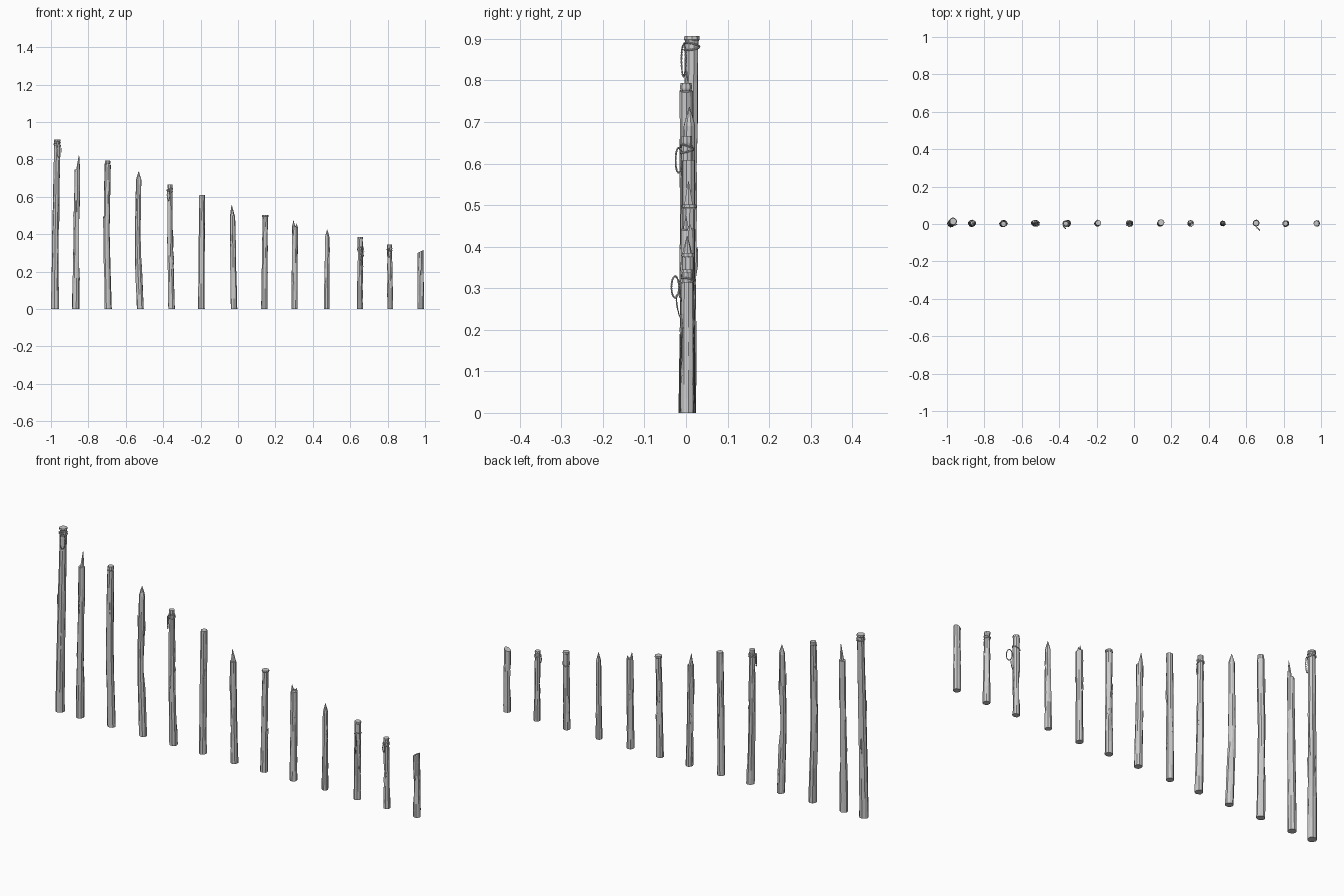
import bpy, bmesh, math, random
from mathutils import Vector

random.seed(7)
if "Cube" in bpy.data.objects:
    bpy.data.objects.remove(bpy.data.objects["Cube"])

grey = bpy.data.materials.new("weathered grey wood")
grey.use_nodes = True
grey.diffuse_color = (0.6, 0.6, 0.6, 1)
grey.node_tree.nodes["Principled BSDF"].inputs["Base Color"].default_value = (0.6, 0.6, 0.6, 1)

SIDES = 9
CENTRE_Y = 0.003


def finish(name, bm):
    bmesh.ops.recalc_face_normals(bm, faces=bm.faces)
    mesh = bpy.data.meshes.new(name)
    bm.to_mesh(mesh)
    bm.free()
    mesh.materials.append(grey)
    obj = bpy.data.objects.new(name, mesh)
    bpy.context.collection.objects.link(obj)
    return obj


def loft(bm, rings):
    """Skin a list of point rings and close both ends."""
    loops = [[bm.verts.new(p) for p in ring] for ring in rings]
    for a, b in zip(loops, loops[1:]):
        n = len(a)
        for i in range(n):
            bm.faces.new((a[i], a[(i + 1) % n], b[(i + 1) % n], b[i]))
    bm.faces.new(loops[0][::-1])
    bm.faces.new(loops[-1])


def circle(c, r, sides=SIDES, rough=None, turn=0.0):
    rough = rough or [1] * sides
    return [c + Vector((math.cos(turn + math.tau * i / sides), math.sin(turn + math.tau * i / sides), 0))
            * r * rough[i] for i in range(sides)]


def spine(xs, top_y, t):
    """Point on a bent axis through the base, middle and top."""
    base, mid, top = xs
    k = 2 * t
    x = base + (mid - base) * k if t < 0.5 else mid + (top - mid) * (k - 1)
    return x, CENTRE_Y + (top_y - CENTRE_Y) * t


def trunk(name, xs, top_y, r0, r1, height, slant=0.0, tip=0.0):
    """Hewn pole with split grooves; ends flat, slanted or sharpened."""
    bm = bmesh.new()
    rings = []
    turn = random.uniform(0, 1)
    grooves = {random.randrange(SIDES): random.uniform(0.3, 0.7) for _ in range(3)}
    facets = [random.uniform(0.95, 1.04) for _ in range(SIDES)]
    steps = 9
    for s in range(steps + 1):
        t = s / steps
        x, y = spine(xs, top_y, t)
        rough = [f * random.uniform(0.95, 1.05) for f in facets]
        for side, at in grooves.items():
            if abs(t - at) < 0.22:
                rough[side] *= 0.74
        ring = circle(Vector((x, y, t * height)), r0 + (r1 - r0) * t, SIDES, rough, turn)
        if s == steps:
            for p in ring:
                p.z += slant * (p.x - x) / r1
        rings.append(ring)
    if tip:
        for part, shrink in ((0.35, 0.72), (1, 0.06)):
            rings.append(circle(Vector((x, y, height + tip * part)), r1 * shrink, SIDES, facets, turn))
    loft(bm, rings)
    return finish(name, bm)


def spike(name, base, r, tip):
    """Splintered prong left standing on a broken end."""
    bm = bmesh.new()
    base, tip = Vector(base), Vector(tip)
    loft(bm, [circle(base.lerp(tip, t), r * k, 6) for t, k in ((0, 1), (0.4, 0.65), (1, 0.06))])
    return finish(name, bm)


def cap(name, centre, r, thick):
    bm = bmesh.new()
    c = Vector(centre)
    up = Vector((0, 0, thick))
    loft(bm, [circle(c, r * 0.88), circle(c + up * 0.3, r), circle(c + up, r * 0.96)])
    return finish(name, bm)


def rope(name, centre, u, v, thick=0.0022, turns=1.0):
    """Two twisted strands around an ellipse, or part of one."""
    c, u, v = Vector(centre), Vector(u), Vector(v)
    normal = u.cross(v).normalized()
    curve = bpy.data.curves.new(name, "CURVE")
    curve.dimensions = "3D"
    curve.bevel_depth = thick * 0.65
    curve.bevel_resolution = 0
    count = 56
    for phase in (0, math.pi):
        line = curve.splines.new("POLY")
        line.points.add(count - 1)
        line.use_cyclic_u = turns == 1
        for i, pt in enumerate(line.points):
            a = math.tau * turns * i / count
            out = (u * math.cos(a) + v * math.sin(a))
            twist = math.tau * 14 * i / count + phase
            p = c + out + (out.normalized() * math.cos(twist) + normal * math.sin(twist)) * thick * 0.6
            pt.co = (*p, 1)
    curve.materials.append(grey)
    obj = bpy.data.objects.new(name, curve)
    bpy.context.collection.objects.link(obj)


def splinter(name, xs, top_y, r, height, t, angle, length):
    """Thin lifted sliver of bark lying along the pole."""
    bm = bmesh.new()
    x, y = spine(xs, top_y, t)
    out = Vector((math.cos(angle), math.sin(angle), 0))
    c = Vector((x, y, t * height)) + out * r * 0.86
    rings = [circle(c + Vector((0, 0, length * k)) + out * r * lift, r * w, 4)
             for k, w, lift in ((-0.5, 0.05, -0.1), (-0.1, 0.24, 0), (0.3, 0.2, 0.08), (0.5, 0.03, 0.2))]
    loft(bm, rings)
    return finish(name, bm)


# Poles: axis x at base, middle, top; top y; base and top radius; trunk height; slant; sharpened length
poles = [
    ((-.978, -.973, -.967), .014, .022, .0165, .896, 0, 0),
    ((-.868, -.862, -.859), .004, .020, .015, .745, 0, 0),
    ((-.695, -.704, -.697), 0, .019, .016, .775, -.004, 0),
    ((-.522, -.536, -.531), .008, .019, .014, .69, 0, .046),
    ((-.355, -.363, -.364), .002, .019, .014, .645, 0, 0),
    ((-.195, -.194, -.191), .006, .018, .0155, .609, 0, 0),
    ((-.021, -.026, -.029), .003, .018, .015, .50, 0, 0),
    ((.140, .142, .145), .008, .018, .0145, .492, 0, 0),
    ((.302, .303, .305), .004, .0175, .016, .442, -.004, 0),
    ((.474, .476, .477), .003, .0155, .012, .382, 0, .044),
    ((.651, .652, .653), .005, .0165, .0145, .375, 0, 0),
    ((.814, .812, .810), .003, .0165, .0125, .337, 0, 0),
    ((.978, .977, .976), .003, .017, .0155, .308, .008, 0),
]
for n, (xs, ty, r0, r1, h, slant, tip) in enumerate(poles, 1):
    trunk(f"pole_{n}", xs, ty, r0, r1, h, slant, tip)
    for k in range(3):
        splinter(f"pole_{n}_sliver_{k + 1}", xs, ty, (r0 + r1) / 2, h, random.uniform(0.3, 0.85),
                 random.uniform(0, math.tau), h * random.uniform(0.08, 0.16))


def top(n):
    xs, ty, r0, r1, h, slant, tip = poles[n - 1]
    return Vector((xs[2], ty, h)), r1


# Caps on the flat-ended poles: pole, relative radius, thickness
for n, k, thick in ((1, 1.15, .012), (3, .9, .02), (5, .95, .022), (8, 1.2, .011), (11, 1.08, .011), (12, 1.1, .009)):
    c, r = top(n)
    cap(f"pole_{n}_cap", c - Vector((0, 0, .001)), r * k, thick)

# Broken prongs: pole, base offset x, y, relative radius, height, tip lean
for n, dx, dy, k, rise, lean in ((2, .004, -.002, .72, .08, .005), (7, -.001, .003, .85, .057, -.004),
                                 (9, -.006, -.004, .55, .032, -.003), (9, .007, .005, .45, .014, .002),
                                 (3, -.008, -.008, .4, .018, 0)):
    c, r = top(n)
    base = c + Vector((dx, dy, -.004))
    spike(f"pole_{n}_prong", base, r * k, base + Vector((lean, 0, rise + .004)))

# Rope wraps around the necks: pole, height, tilt
for n, z, tilt in ((1, .885, .004), (1, .877, -.003), (5, .638, .005), (5, .632, -.004), (11, .325, .006),
                   (12, .322, .002), (12, .315, -.003)):
    c, r = top(n)
    c.z = z
    rope(f"pole_{n}_wrap", c, (r * 1.1, 0, tilt), (0, r * 1.1, -tilt))

# Hanging rope loops and a loose tail
rope("pole_1_loop", (-.957, -.006, .847), (.011, .005, 0), (0, 0, .038))
rope("pole_5_loop", (-.372, -.018, .608), (.007, -.007, 0), (0, 0, .03))
rope("pole_11_loop", (.665, -.026, .303), (.008, -.009, 0), (0, 0, .026))
rope("pole_11_tail", (.656, -.012, .26), (.002, -.011, .024), (0, -.002, -.03), .0018, .25)
rope("pole_12_loop", (.808, -.014, .298), (.006, 0, 0), (0, 0, .02))
